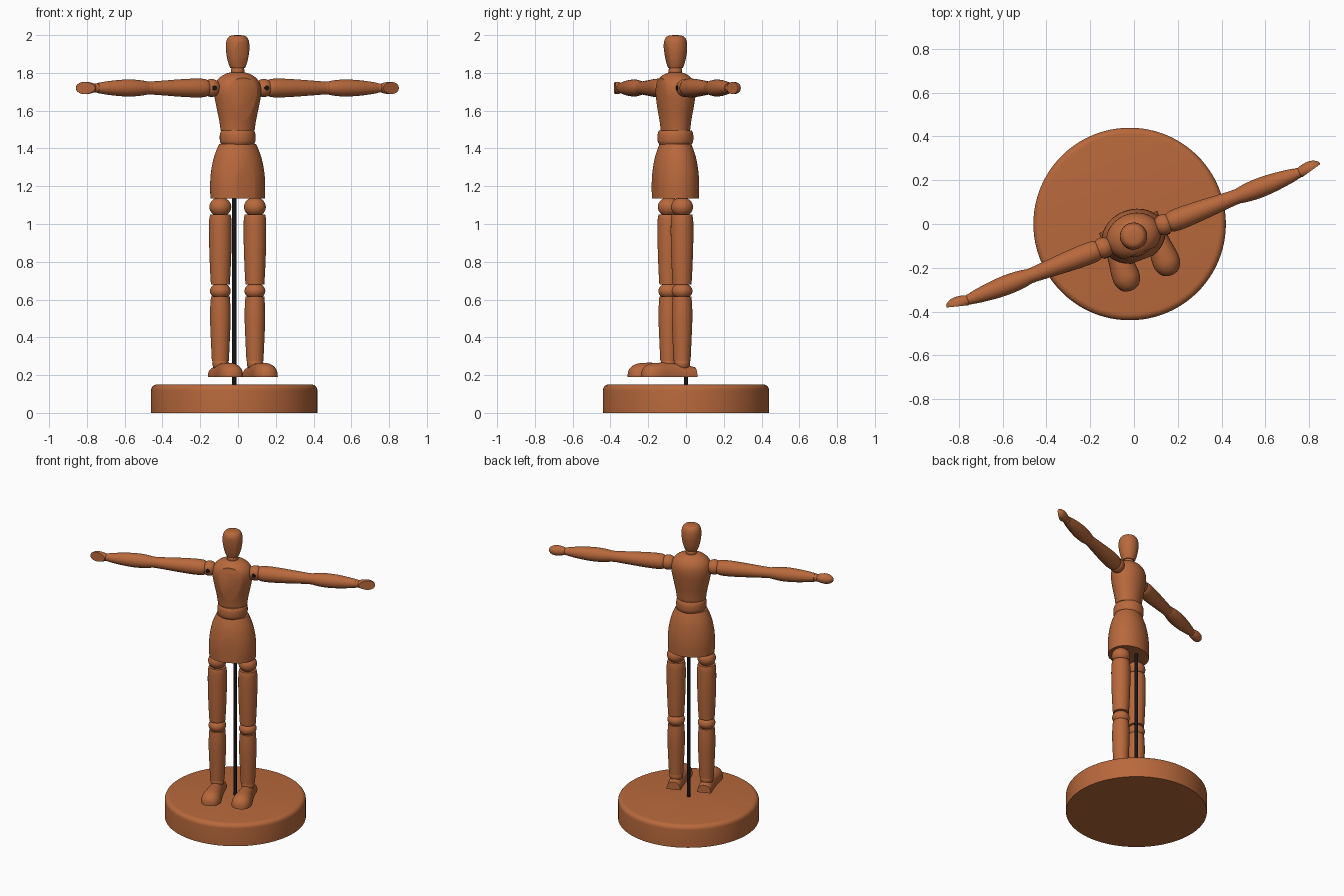
import bpy, bmesh, math
from mathutils import Matrix, Vector

if "Cube" in bpy.data.objects:
    bpy.data.objects.remove(bpy.data.objects["Cube"])


def material(name, rgb):
    m = bpy.data.materials.new(name)
    m.diffuse_color = (*rgb, 1)
    m.use_nodes = True
    m.node_tree.nodes["Principled BSDF"].inputs["Base Color"].default_value = m.diffuse_color
    return m


WOOD = material("wood", (0.48, 0.14, 0.045))
BLACK = material("black", (0.008, 0.008, 0.008))

# The figure stands turned about 21 degrees on its base
BODY = Matrix.Translation((-0.002, -0.056, 0)) @ Matrix.Rotation(math.radians(21), 4, 'Z')


def finish(name, bm, matrix, mat):
    bmesh.ops.recalc_face_normals(bm, faces=bm.faces)
    me = bpy.data.meshes.new(name)
    bm.to_mesh(me)
    bm.free()
    me.shade_smooth()
    me.set_sharp_from_angle(angle=math.radians(35))
    me.materials.append(mat)
    ob = bpy.data.objects.new(name, me)
    ob.matrix_world = matrix
    bpy.context.collection.objects.link(ob)
    return ob


def loft(bm, rings):
    rows = [[bm.verts.new(p) for p in ring] for ring in rings]
    n = len(rows[0])
    for a, b in zip(rows, rows[1:]):
        for i in range(n):
            j = (i + 1) % n
            bm.faces.new((a[i], a[j], b[j], b[i]))
    bm.faces.new(rows[0])
    bm.faces.new(rows[-1])


def curve(pts, steps=4):
    # Catmull-Rom curve through the points
    p = [Vector(q) for q in (pts[0], *pts, pts[-1])]
    out = []
    for a, b, c, d in zip(p, p[1:], p[2:], p[3:]):
        for k in range(steps):
            t = k / steps
            out.append(0.5 * (2 * b + (c - a) * t + (2 * a - 5 * b + 4 * c - d) * t ** 2
                              + (3 * b - a - 3 * c + d) * t ** 3))
    return out + [p[-1]]


def lathe(name, pts, matrix=BODY, depth=1.0, cut=None, smooth=True, mat=WOOD, segs=48):
    """Turn (radius, z) points; cut = (point, normal) planes off a flat facet."""
    prof = curve(pts) if smooth else pts
    ang = [2 * math.pi * i / segs for i in range(segs)]
    bm = bmesh.new()
    loft(bm, [[(r * math.cos(a), r * depth * math.sin(a), z) for a in ang] for r, z in prof])
    if cut:
        res = bmesh.ops.bisect_plane(bm, geom=bm.verts[:] + bm.edges[:] + bm.faces[:],
                                     plane_co=cut[0], plane_no=cut[1], clear_outer=True)
        edges = [e for e in res["geom_cut"] if isinstance(e, bmesh.types.BMEdge)]
        bmesh.ops.contextual_create(bm, geom=edges)
    return finish(name, bm, matrix, mat)


def ball(name, r, z, matrix, squash=1.0):
    pts = [(max(r * math.cos(t), 0.001), z + squash * r * math.sin(t))
           for t in (math.pi * (i / 16 - 0.5) for i in range(17))]
    lathe(name, pts, matrix, smooth=False, segs=32)


# Base and support rod
base_m = Matrix.Translation((-0.02, 0, 0))
rim = [(0.41 + 0.03 * math.cos(t), 0.12 + 0.03 * math.sin(t))
       for t in (math.pi / 2 * i / 6 for i in range(7))]
lathe("base", [(0.44, 0)] + rim, base_m, smooth=False, segs=96)
lathe("support_rod", [(0.011, 0.14), (0.011, 1.2)], base_m, smooth=False, mat=BLACK, segs=20)

# Head and neck
lathe("head", [(0.038, 1.825), (0.045, 1.84), (0.054, 1.87), (0.061, 1.91), (0.0625, 1.94),
               (0.059, 1.97), (0.048, 1.99), (0.03, 1.998), (0.004, 2.0)],
      cut=((0, -0.052, 1.92), (0, -1, -0.17)))
ball("neck_ball", 0.036, 1.81, BODY)

# Chest, waist and pelvis
lathe("chest", [(0.092, 1.495), (0.1, 1.55), (0.115, 1.62), (0.127, 1.69), (0.122, 1.74),
                (0.098, 1.775), (0.06, 1.797), (0.035, 1.802)],
      depth=0.82, cut=((0, -0.082, 0), (0, -1, 0)))
lathe("waist", [(0.085, 1.42), (0.093, 1.435), (0.095, 1.458), (0.093, 1.48), (0.086, 1.496)])
lathe("pelvis", [(0.147, 1.135), (0.149, 1.2), (0.145, 1.27), (0.132, 1.34), (0.117, 1.385),
                 (0.1, 1.423)],
      depth=0.82, cut=((0, -0.114, 0), (0, -1, 0)))

for side, s in (("left", 1), ("right", -1)):
    # Arm parts are turned along the sideways axis
    arm = BODY @ Matrix.Translation((0, 0, 1.72)) @ Matrix.Rotation(s * math.pi / 2, 4, 'Y')
    ball(side + "_shoulder_ball", 0.048, 0.148, arm)
    lathe(side + "_upper_arm", [(0.036, 0.165), (0.047, 0.185), (0.05, 0.23), (0.047, 0.31),
                                (0.04, 0.41), (0.034, 0.495)], arm, segs=32)
    ball(side + "_elbow_ball", 0.035, 0.5, arm)
    lathe(side + "_forearm", [(0.034, 0.508), (0.041, 0.55), (0.045, 0.61), (0.042, 0.68),
                              (0.034, 0.75), (0.027, 0.793)], arm, segs=32)
    ball(side + "_wrist_ball", 0.025, 0.8, arm)
    lathe(side + "_hand", [(0.018, 0.803), (0.027, 0.825), (0.033, 0.86), (0.029, 0.89),
                           (0.016, 0.91), (0.003, 0.915)],
          arm, cut=((0, -0.018, 0.84), (0, -1, 0.27)), segs=32)
    pin = BODY @ Matrix.Translation((s * 0.148, 0, 1.72)) @ Matrix.Rotation(math.pi / 2, 4, 'X')
    lathe(side + "_shoulder_pin", [(0.013, 0), (0.013, 0.049)], pin, smooth=False,
          mat=BLACK, segs=20)

    # Leg
    leg = BODY @ Matrix.Translation((s * 0.098, 0, 0))
    ball(side + "_hip_ball", 0.058, 1.09, leg, 0.9)
    lathe(side + "_thigh", [(0.05, 0.68), (0.054, 0.75), (0.058, 0.85), (0.06, 0.95),
                            (0.059, 1.02), (0.054, 1.05)], leg)
    ball(side + "_knee_ball", 0.055, 0.645, leg, 0.8)
    lathe(side + "_shin", [(0.045, 0.275), (0.049, 0.36), (0.054, 0.48), (0.054, 0.55),
                           (0.05, 0.615)], leg)
    ball(side + "_ankle_ball", 0.043, 0.262, leg)

    # Foot: flat sole and heel, domed top, round toe (y, half width, height)
    stations = curve([(0.07, 0.044, 0.052), (0.03, 0.046, 0.062), (-0.02, 0.047, 0.07),
                      (-0.08, 0.053, 0.075), (-0.14, 0.062, 0.075), (-0.18, 0.06, 0.07),
                      (-0.21, 0.045, 0.054), (-0.223, 0.027, 0.035), (-0.228, 0.006, 0.01)])
    dome = [math.pi * i / 20 for i in range(21)]
    bm = bmesh.new()
    loft(bm, [[(w * math.cos(a), y, 0.19 + h * math.sin(a) ** 0.8) for a in dome]
              for y, w, h in stations])
    finish(side + "_foot", bm, leg, WOOD)
